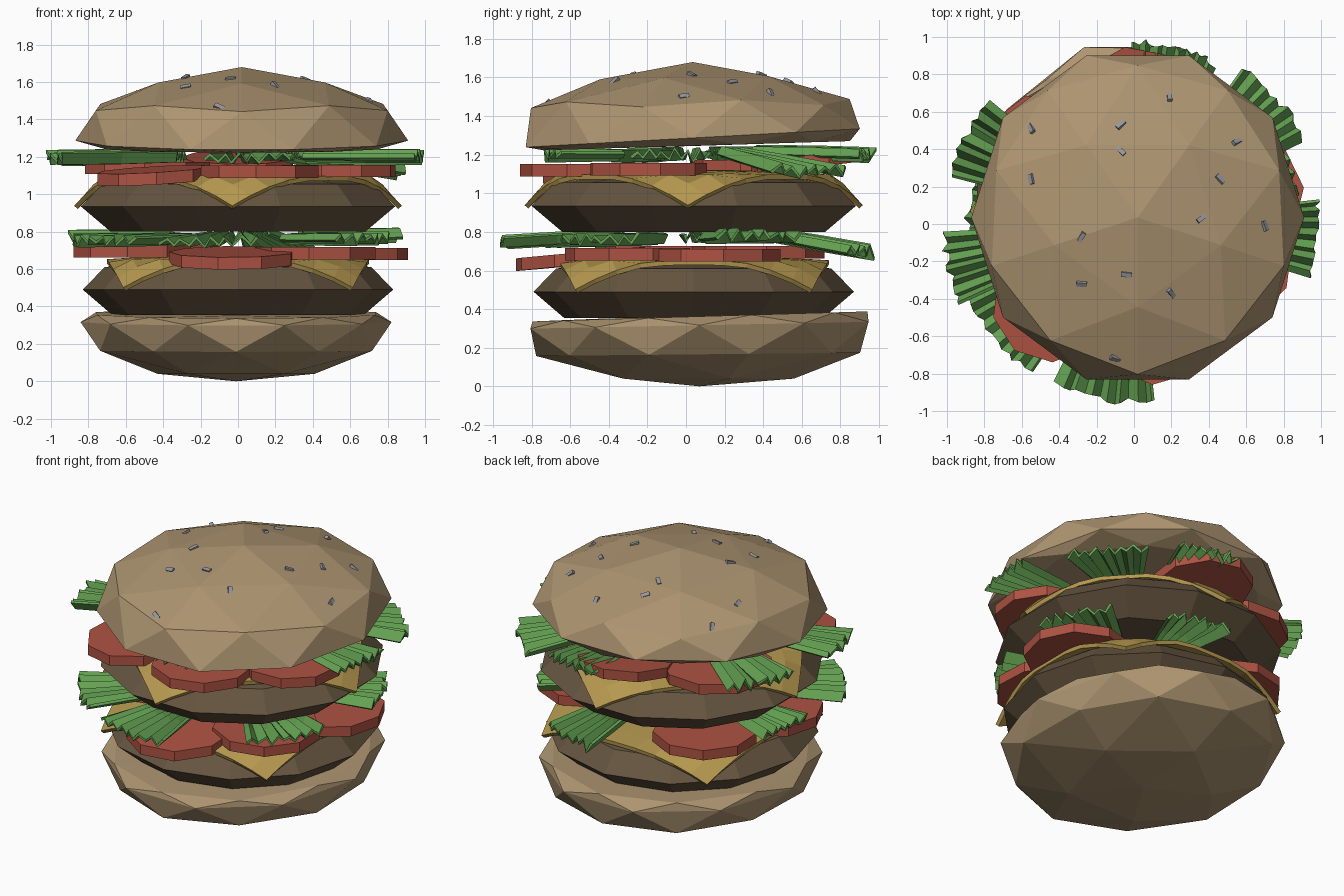
import bpy, bmesh, random
from math import sin, cos, pi, radians, atan2, hypot
from mathutils import Vector, Matrix
from mathutils.bvhtree import BVHTree

if "Cube" in bpy.data.objects:
    bpy.data.objects.remove(bpy.data.objects["Cube"])

random.seed(7)


def material(name, rgb):
    m = bpy.data.materials.new(name)
    m.diffuse_color = (*rgb, 1)
    m.use_nodes = True
    m.node_tree.nodes["Principled BSDF"].inputs["Base Color"].default_value = m.diffuse_color
    return m


BUN = material("bread", (0.42, 0.30, 0.165))
MEAT = material("meat", (0.13, 0.09, 0.05))
CHEESE = material("cheese", (0.47, 0.32, 0.08))
TOMATO = material("tomato", (0.42, 0.085, 0.055))
LETTUCE = material("lettuce", (0.13, 0.36, 0.085))
SEED = material("seed", (0.3, 0.31, 0.34))


def finish(name, bm, mat=None, thickness=0):
    bmesh.ops.recalc_face_normals(bm, faces=bm.faces)
    me = bpy.data.meshes.new(name)
    bm.to_mesh(me)
    bm.free()
    ob = bpy.data.objects.new(name, me)
    bpy.context.collection.objects.link(ob)
    if mat:
        me.materials.append(mat)
    if thickness:
        mod = ob.modifiers.new("thickness", 'SOLIDIFY')
        mod.thickness = thickness
        mod.offset = 0
    return ob


# Buns: icospheres whose vertex rings are remapped to (unit z, height, widening, tilt)
def bun(name, levels, rx, ry, centre):
    bm = bmesh.new()
    bmesh.ops.create_icosphere(bm, subdivisions=2, radius=1)
    ring = [v for v in bm.verts if abs(v.co.z - 0.447) < 0.02]
    turn = -pi / 2 - atan2(ring[0].co.y, ring[0].co.x)
    bm.transform(Matrix.Rotation(turn, 4, 'Z'))
    for v in bm.verts:
        lev = min(levels, key=lambda l: abs(l[0] - v.co.z))
        x, y = v.co.x * rx * lev[2] + centre[0], v.co.y * ry * lev[2] + centre[1]
        v.co = (x, y, lev[1] + y * lev[3])
    tree = BVHTree.FromBMesh(bm)
    return finish(name, bm, BUN), tree


top_levels = [(1, 1.68, 1, 0), (.85, 1.60, 1, .02), (.526, 1.48, 1.05, .01), (.447, 1.45, 1.03, .01),
              (0, 1.285, 1, .055), (-.447, 1.245, 1, .03), (-.526, 1.245, 1, .03),
              (-.85, 1.245, 1, .03), (-1, 1.245, 1, 0)]
bottom_levels = [(-1, 0, 1, 0), (-.85, .04, 1, 0), (-.526, .165, 1.07, .01), (-.447, .165, 1, .01),
                 (0, .315, .99, .02), (.447, .36, 1.04, .03), (.526, .36, 1.1, .03),
                 (.85, .36, 1, .02), (1, .36, 1, 0)]
top_bun, top_tree = bun("top_bun", top_levels, 0.89, 0.91, (0.02, 0.035))
bun("bottom_bun", bottom_levels, 0.84, 0.93, (-0.01, 0.07))

# Seeds: small boxes laid on the bun surface
seeds = [(-.55, .51), (-.07, .53), (-.07, .39), (-.55, .24), (.19, .68), (.55, .44), (.46, .24),
         (.36, .03), (.7, -.01), (-.28, -.07), (-.04, -.27), (-.28, -.32), (.2, -.37), (-.1, -.72)]
bm = bmesh.new()
for x, y in seeds:
    p, n, _, _ = top_tree.ray_cast(Vector((x, y, 3)), Vector((0, 0, -1)))
    if n.z < 0:
        n.negate()
    rot = n.to_track_quat('Z', 'Y').to_matrix().to_4x4()
    mat = (Matrix.Translation(p) @ rot @ Matrix.Rotation(random.uniform(0, pi), 4, 'Z')
           @ Matrix.Diagonal((0.055, 0.025, 0.02, 1)))
    bmesh.ops.create_cube(bm, size=1, matrix=mat)
finish("seeds", bm, SEED)


# Patties: faceted lathe with a wide waist
def patty(name, z, r, turn, sides=12):
    bm = bmesh.new()
    rings = []
    for f, h in ((.81, -.135), (1, 0), (.86, .12), (.6, .15)):
        rings.append([bm.verts.new((r * f * cos(turn + 2 * pi * i / sides),
                                    0.04 + r * f * sin(turn + 2 * pi * i / sides), z + h))
                      for i in range(sides)])
    for a, b in zip(rings, rings[1:]):
        for i in range(sides):
            j = (i + 1) % sides
            bm.faces.new((a[i], a[j], b[j], b[i]))
    bm.faces.new(rings[0][::-1])
    bm.faces.new(rings[-1])
    finish(name, bm, MEAT)


patty("lower_patty", 0.49, 0.83, 0)
patty("upper_patty", 0.935, 0.87, radians(15))


# Cheese: square slices whose corners fold down over the patty edge
def cheese(name, z, half, turn, flat=0.73):
    bm = bmesh.new()
    bmesh.ops.create_grid(bm, x_segments=10, y_segments=10, size=half)
    for v in bm.verts:
        r = hypot(v.co.x, v.co.y)
        over = max(0, r - flat)
        if over:
            v.co *= (flat + over * 0.5) / r
        v.co.z = -0.05 * min(r, flat) ** 2 - over * 0.56
    bm.transform(Matrix.Translation((0, 0.04, z)) @ Matrix.Rotation(turn, 4, 'Z'))
    finish(name, bm, CHEESE, 0.025)


cheese("lower_cheese", 0.665, 0.70, 0)
cheese("upper_cheese", 1.11, 0.71, radians(43))


# Tomato slices: nine-sided discs, tilted outward
def tomato(name, x, y, z, r=0.33, slope=0.0):
    bm = bmesh.new()
    bmesh.ops.create_cone(bm, cap_ends=True, segments=9, radius1=r, radius2=r, depth=0.065)
    bm.transform(Matrix.Rotation(random.uniform(0, 1), 4, 'Z'))
    d = hypot(x, y)
    for v in bm.verts:
        v.co.z += slope * (v.co.x * x + v.co.y * y) / d
    bm.transform(Matrix.Translation((x, y, z)))
    finish(name, bm, TOMATO)


for i, t in enumerate([(-.03, -.55, .66, .34, -.09), (.42, -.3, .685, .33, 0), (.58, .16, .68, .33, 0),
                       (-.56, -.1, .695, .32, 0), (-.42, .4, .695, .32, 0)]):
    tomato(f"lower_tomato_{i + 1}", *t)
for i, t in enumerate([(-.45, -.43, 1.1, .31, -.08), (.12, -.54, 1.12, .32, 0), (.54, -.2, 1.125, .31, 0),
                       (0, .64, 1.165, .31, .12), (-.48, .36, 1.14, .34, 0)]):
    tomato(f"upper_tomato_{i + 1}", *t)


# Lettuce: uneven pleated fans reaching out past the buns
def lettuce(name, angle, z, spread, reach, fall, pleats=13):
    bm = bmesh.new()
    cols = []
    for i in range(pleats + 1):
        a = radians(angle + spread * ((i + random.uniform(-.3, .3)) / pleats - 0.5))
        zig = (1 if i % 2 else -1) * random.uniform(0.01, 0.035)
        end = reach + random.uniform(-0.03, 0.01)
        cols.append([bm.verts.new((r * cos(a), r * sin(a) + 0.01, z + zig * k - fall * (r - 0.4)))
                     for r, k in ((0.36, 0.8), (0.68, 1), (end, 1))])
    for a, b in zip(cols, cols[1:]):
        for k in range(2):
            bm.faces.new((a[k], a[k + 1], b[k + 1], b[k]))
    finish(name, bm, LETTUCE, 0.018)


for i, f in enumerate([(260, .78, 32, .97, .06), (220, .77, 32, .98, .02), (170, .77, 26, .9, 0),
                       (75, .79, 26, .96, .17), (25, .77, 30, .9, -.02), (325, .765, 34, .86, 0)]):
    lettuce(f"lower_lettuce_{i + 1}", *f)
for i, f in enumerate([(153, 1.205, 26, 1.02, .02), (194, 1.205, 22, 1.03, .01), (-5, 1.2, 24, 1.0, 0),
                       (40, 1.205, 28, 1.02, .14), (275, 1.2, 40, .74, 0), (78, 1.215, 24, .97, .03)]):
    lettuce(f"upper_lettuce_{i + 1}", *f)
